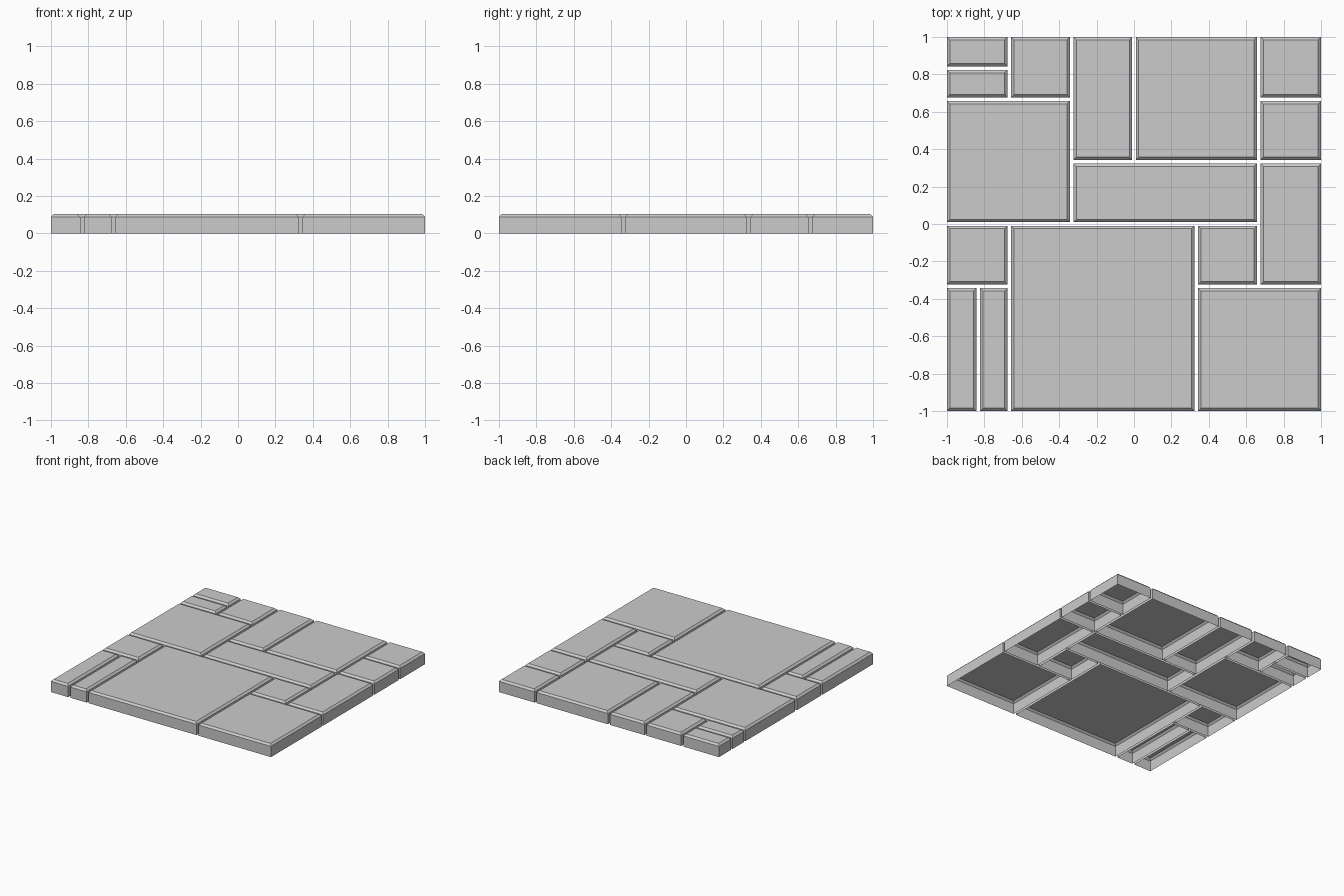
import bpy, bmesh

if "Cube" in bpy.data.objects:
    bpy.data.objects.remove(bpy.data.objects["Cube"])

CELL = 1 / 3       # layout module: 6 x 6 cells across 2 units
HALF_GAP = 0.01    # joint half width, only on inner edges
HEIGHT = 0.103
BEVEL = 0.015

# Tiles as (x0, y0, x1, y1) in layout cells, counted from front left
TILES = [
    (0, 5.5, 1, 6), (0, 5, 1, 5.5), (1, 5, 2, 6), (2, 4, 3, 6),
    (3, 4, 5, 6), (5, 5, 6, 6), (5, 4, 6, 5), (0, 3, 2, 5),
    (2, 3, 5, 4), (5, 2, 6, 4), (0, 2, 1, 3), (1, 0, 4, 3),
    (4, 2, 5, 3), (0, 0, 0.5, 2), (0.5, 0, 1, 2), (4, 0, 6, 2),
]


def low(c):
    return c * CELL - 1 + (HALF_GAP if c > 0 else 0)


def high(c):
    return c * CELL - 1 - (HALF_GAP if c < 6 else 0)


def paving_tile(name, x0, y0, x1, y1):
    """Hollow slab: open underside, straight walls, chamfered top rim."""
    bm = bmesh.new()

    def ring(inset, z):
        a, b, c, d = x0 + inset, y0 + inset, x1 - inset, y1 - inset
        return [bm.verts.new((x, y, z)) for x, y in ((a, b), (c, b), (c, d), (a, d))]

    rings = [ring(0, 0), ring(0, HEIGHT - BEVEL), ring(BEVEL, HEIGHT)]
    for lower, upper in zip(rings, rings[1:]):
        for i in range(4):
            j = (i + 1) % 4
            bm.faces.new((lower[i], lower[j], upper[j], upper[i]))
    bm.faces.new(rings[-1])
    mesh = bpy.data.meshes.new(name)
    bm.to_mesh(mesh)
    bm.free()
    bpy.context.collection.objects.link(bpy.data.objects.new(name, mesh))


# Lay all the floor tiles
for n, (cx0, cy0, cx1, cy1) in enumerate(TILES, 1):
    paving_tile(f"floor_tile_{n:02d}", low(cx0), low(cy0), high(cx1), high(cy1))
